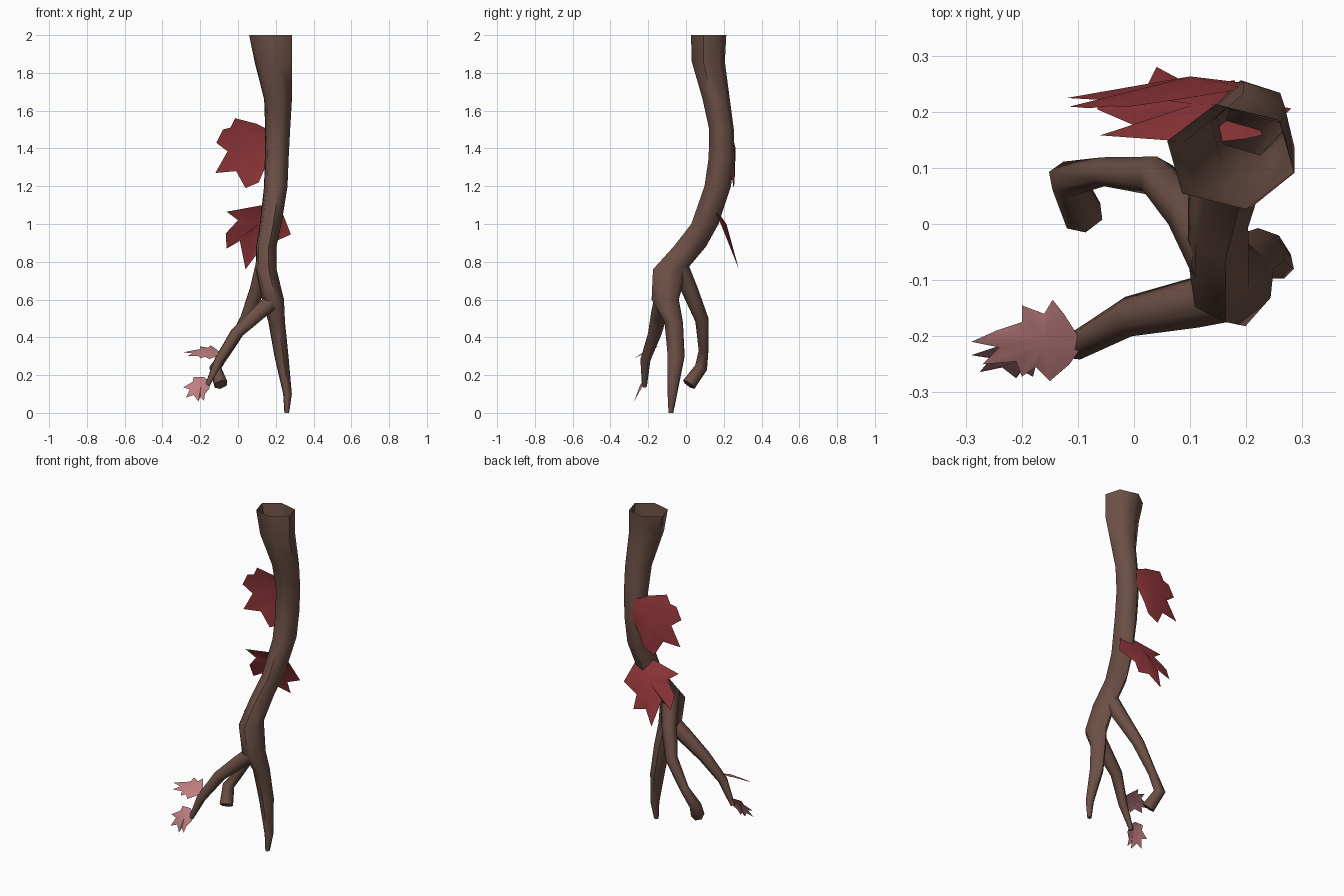
import bpy, bmesh, math
from mathutils import Vector

cube = bpy.data.objects.get("Cube")
if cube:
    bpy.data.objects.remove(cube)


def material(name, rgb):
    m = bpy.data.materials.new(name)
    m.use_nodes = True
    m.diffuse_color = (*rgb, 1)
    bsdf = m.node_tree.nodes["Principled BSDF"]
    bsdf.inputs["Base Color"].default_value = (*rgb, 1)
    bsdf.inputs["Roughness"].default_value = 0.8
    return m


BARK = material("brown_bark", (0.15, 0.08, 0.061))
RED = material("red_leaf", (0.29, 0.038, 0.043))
PINK = material("pink_leaf", (0.52, 0.21, 0.22))
SIDES = 6


def finish(name, bm, mat, angle):
    mesh = bpy.data.meshes.new(name)
    bm.to_mesh(mesh)
    bm.free()
    mesh.materials.append(mat)
    ob = bpy.data.objects.new(name, mesh)
    bpy.context.collection.objects.link(ob)
    bpy.ops.object.select_all(action='DESELECT')
    ob.select_set(True)
    bpy.context.view_layer.objects.active = ob
    bpy.ops.object.shade_smooth_by_angle(angle=math.radians(angle))
    return ob


def skin(name, rings, mat):
    """Join rings of points into a tube that is open at its first end."""
    bm = bmesh.new()
    loops = [[bm.verts.new(p) for p in ring] for ring in rings]
    for a, b in zip(loops, loops[1:]):
        for i in range(SIDES):
            j = (i + 1) % SIDES
            bm.faces.new((a[i], b[i], b[j], a[j]))
    bm.faces.new(loops[-1][::-1])
    return finish(name, bm, mat, 65)


def trunk(name, stations):
    """Level hexagonal sections: x, y, z, half width, half depth."""
    rings = []
    for x, y, z, rx, ry in stations:
        angles = [math.radians(43) + math.tau * i / SIDES for i in range(SIDES)]
        rings.append([(x + rx * math.cos(a), y + ry * math.sin(a), z) for a in angles])
    return skin(name, rings, BARK)


def branch(name, path):
    """Hexagonal sections square to a path of x, y, z, radius."""
    pts = [Vector(p[:3]) for p in path]
    rings, side = [], Vector((0, 1, 0))
    for i, p in enumerate(pts):
        t = (pts[min(i + 1, len(pts) - 1)] - pts[max(i - 1, 0)]).normalized()
        side = (side - t * side.dot(t)).normalized()
        up = side.cross(t)
        r = path[i][3]
        ring = []
        for k in range(SIDES):
            a = math.tau * k / SIDES
            ring.append(p + r * (side * math.cos(a) - up * math.sin(a)))
        rings.append(ring)
    return skin(name, rings, BARK)


def leaf(name, heart, outline, place, dome, mat):
    """Lobed sheet fanned round a raised heart; place maps 2D points to 3D."""
    bm = bmesh.new()
    mid = bm.verts.new(Vector(place(*heart)) + Vector(dome))
    rim = [bm.verts.new(place(*p)) for p in outline]
    for a, b in zip(rim, rim[1:] + rim[:1]):
        bm.faces.new((mid, a, b))
    return finish(name, bm, mat, 50)


# Trunk running down into the longest root
trunk("trunk", [
    (.172, .12, 2, .118, .096), (.187, .118, 1.86, .104, .09),
    (.212, .16, 1.66, .077, .074), (.21, .188, 1.5, .069, .067),
    (.205, .188, 1.35, .066, .07), (.2, .168, 1.2, .065, .072),
    (.173, .1, 1, .06, .074), (.15, .02, .88, .056, .088),
    (.15, -.085, .76, .057, .092), (.185, -.11, .6, .061, .074),
    (.205, -.065, .48, .046, .05), (.23, -.052, .3, .039, .046),
    (.262, -.072, .1, .024, .026), (.258, -.08, 0, .013, .013)])

# Side branches
branch("front_branch", [
    (.19, -.12, .6, .05), (.11, -.14, .53, .045), (-.01, -.165, .42, .036),
    (-.1, -.215, .28, .027), (-.165, -.22, .14, .013)])
branch("back_branch", [
    (.15, -.06, .82, .055), (.1, .02, .65, .044), (.04, .085, .49, .036),
    (-.055, .093, .33, .026), (-.12, .08, .24, .034), (-.09, .015, .15, .038)])

# Large leaves on the back of the trunk
leaf("upper_leaf", (.1, 1.4), [
    (.2, 1.48), (.1, 1.53), (-.015, 1.56), (-.04, 1.51), (-.08, 1.5),
    (-.115, 1.43), (-.055, 1.385), (-.12, 1.27), (-.01, 1.28),
    (.04, 1.19), (.11, 1.22), (.14, 1.29), (.2, 1.39)],
    lambda x, z: (x, .24 + (1.38 - z) * .1 + (x - .1) * .12, z), (0, .025, 0), RED)
leaf("lower_leaf", (.11, 1.0), [
    (.2, 1.08), (.13, 1.1), (-.06, 1.065), (0, 1.02), (-.065, .95),
    (-.06, .87), (.01, .91), (.04, .76), (.1, .84), (.18, .82),
    (.18, .9), (.28, .945), (.235, 1.06)],
    lambda x, z: (x, .16 + (1.06 - z) * .4, z), (0, .03, 0), RED)

# Small leaves on the front branch
leaf("side_leaf", (-.16, -.21), [
    (-.09, -.215), (-.125, -.16), (-.145, -.135), (-.16, -.16), (-.2, -.145),
    (-.2, -.175), (-.245, -.19), (-.29, -.21), (-.24, -.22), (-.27, -.25),
    (-.21, -.245), (-.2, -.272), (-.175, -.255), (-.15, -.28), (-.115, -.25)],
    lambda x, y: (x, y, .355 + (y + .14) * .5), (0, 0, .012), PINK)
leaf("tip_leaf", (-.195, .14), [
    (-.155, .17), (-.18, .19), (-.235, .19), (-.24, .165), (-.29, .135),
    (-.255, .125), (-.275, .08), (-.235, .095), (-.21, .06), (-.2, .085),
    (-.18, .065), (-.175, .1), (-.15, .13)],
    lambda x, z: (x, -.275 + (z - .06) * .55, z), (0, -.012, .008), PINK)
